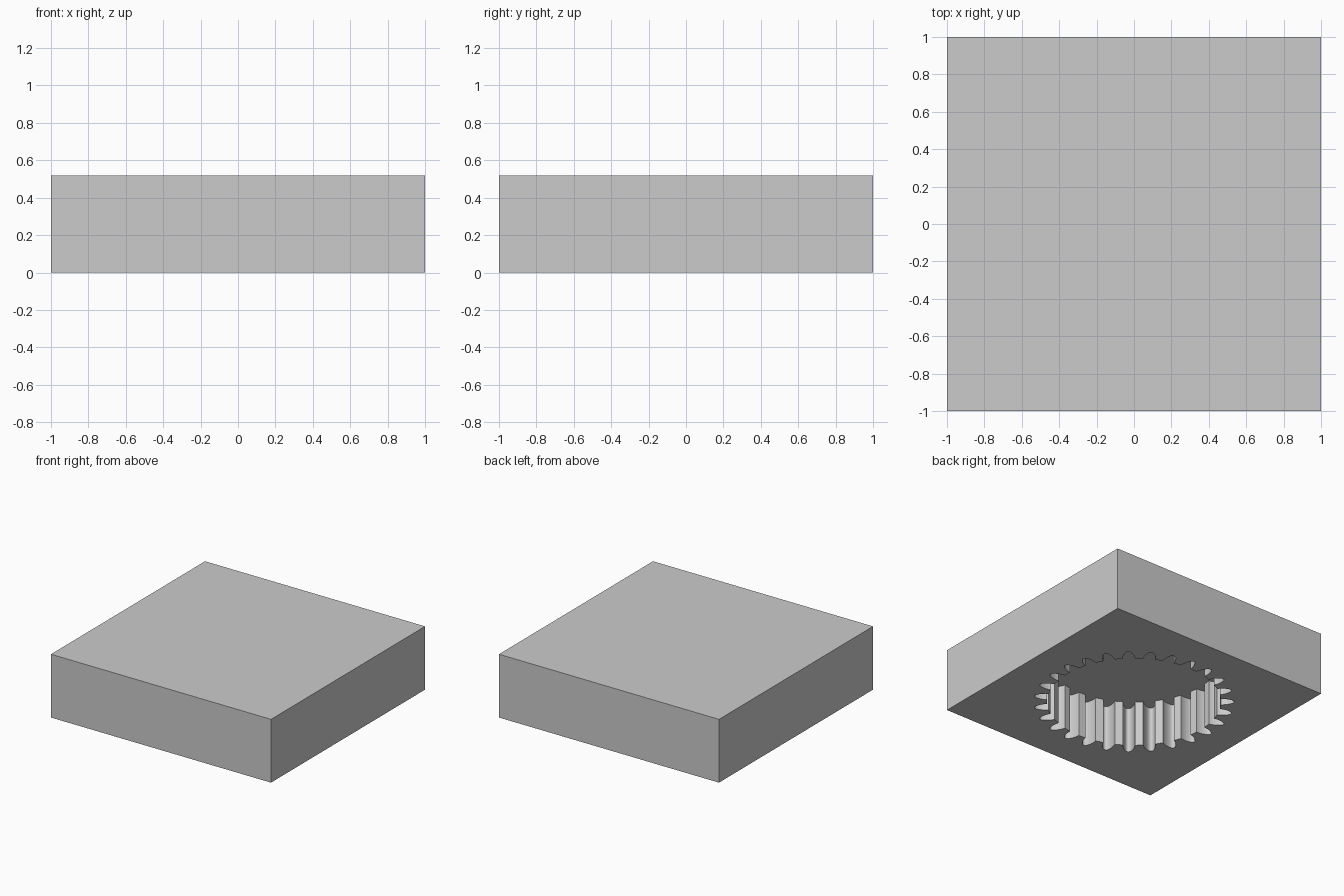
import bpy, bmesh
from math import radians, cos, sin

HEIGHT, DEPTH, TEETH = 0.52, 0.375, 27
# Half of one tooth: (radius, half angle in degrees), root to tip
FLANK = [(0.655, 3.9), (0.675, 3.75), (0.70, 3.25), (0.72, 2.6),
         (0.738, 1.85), (0.75, 1.1), (0.754, 0.4)]

old = bpy.data.objects.get("Cube")
if old:
    bpy.data.objects.remove(old)

grey = bpy.data.materials.new("plain grey")
grey.use_nodes = True
colour = (0.6, 0.6, 0.6, 1)
grey.diffuse_color = colour
grey.node_tree.nodes["Principled BSDF"].inputs["Base Color"].default_value = colour


def add_object(name, bm):
    mesh = bpy.data.meshes.new(name)
    bmesh.ops.recalc_face_normals(bm, faces=bm.faces)
    bm.to_mesh(mesh)
    bm.free()
    mesh.materials.append(grey)
    obj = bpy.data.objects.new(name, mesh)
    bpy.context.collection.objects.link(obj)
    return obj


# Square block
bm = bmesh.new()
bmesh.ops.create_cube(bm, size=2)
for v in bm.verts:
    v.co.z = (v.co.z + 1) * HEIGHT / 2
block = add_object("gear_socket_block", bm)

# Gear-shaped cutter, one tooth pointing to -x
bm = bmesh.new()
tooth = [(r, -a) for r, a in FLANK] + [(r, a) for r, a in reversed(FLANK)]
ring = []
for i in range(TEETH):
    for r, a in tooth:
        t = radians(180 + i * 360 / TEETH + a)
        ring.append(bm.verts.new((r * cos(t), r * sin(t), -0.1)))
base = bm.faces.new(ring)
top = bmesh.ops.extrude_face_region(bm, geom=[base])
for v in top["geom"]:
    if isinstance(v, bmesh.types.BMVert):
        v.co.z = DEPTH
cutter = add_object("gear_cutter", bm)
cutter.hide_render = True

# Cut the blind gear socket into the underside
cut = block.modifiers.new("gear socket", 'BOOLEAN')
cut.operation = 'DIFFERENCE'
cut.solver = 'EXACT'
cut.object = cutter
bpy.context.view_layer.objects.active = block
block.select_set(True)
bpy.ops.object.modifier_apply(modifier=cut.name)
bpy.data.objects.remove(cutter)
bpy.ops.object.shade_smooth_by_angle(angle=radians(30))
